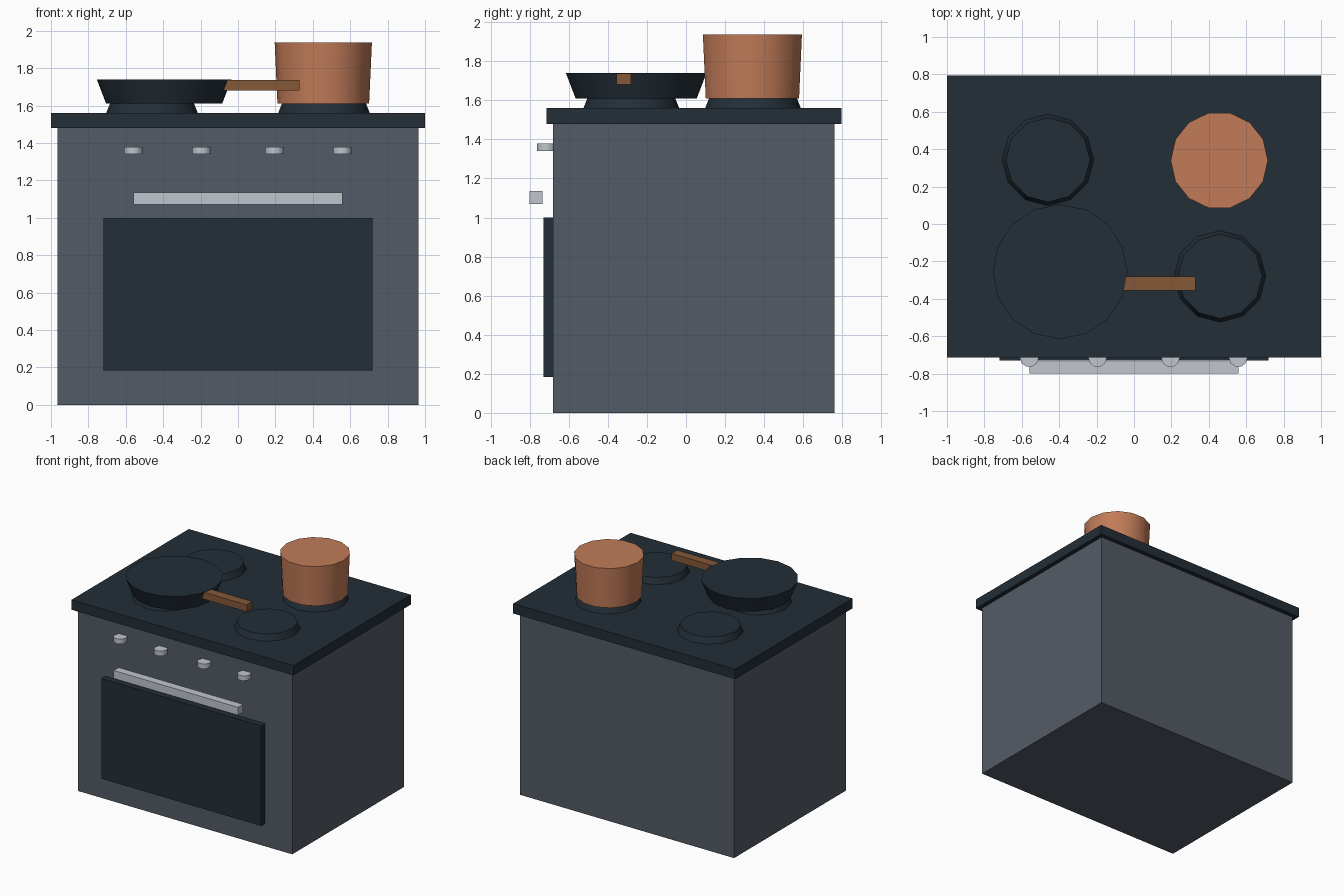
import bpy
import math

if "Cube" in bpy.data.objects:
    bpy.data.objects.remove(bpy.data.objects["Cube"], do_unlink=True)


def material(name, *srgb):
    """Flat material from 0-255 display values, stored as linear."""
    lin = [((c / 255 + 0.055) / 1.055) ** 2.4 for c in srgb] + [1]
    mat = bpy.data.materials.new(name)
    mat.use_nodes = True
    mat.diffuse_color = lin
    mat.node_tree.nodes["Principled BSDF"].inputs["Base Color"].default_value = lin
    return mat


grey = material("body grey", 84, 91, 102)
dark = material("dark slate", 35, 46, 55)
silver = material("silver", 192, 198, 206)
copper = material("copper", 193, 123, 88)
wood = material("wood brown", 133, 88, 55)


def finish(obj, name, mat):
    obj.name = obj.data.name = name
    obj.data.materials.append(mat)
    return obj


def box(name, mat, x, y, z):
    """Box spanning the given (min, max) ranges."""
    bpy.ops.mesh.primitive_cube_add(size=1)
    obj = bpy.context.object
    for v in obj.data.vertices:
        v.co = [(r[0] + r[1]) / 2 + c * (r[1] - r[0]) for r, c in zip((x, y, z), v.co)]
    return finish(obj, name, mat)


def drum(name, mat, sides, x, y, z, r_low, r_top, turn=0):
    """Upright tapered cylinder between the two heights in z."""
    bpy.ops.mesh.primitive_cone_add(
        vertices=sides, radius1=r_low, radius2=r_top, depth=z[1] - z[0],
        location=(x, y, (z[0] + z[1]) / 2), rotation=(0, 0, turn))
    bpy.ops.object.shade_smooth_by_angle(angle=math.radians(40))
    return finish(bpy.context.object, name, mat)


# Cabinet and worktop
box("oven_body", grey, (-0.965, 0.965), (-0.68, 0.76), (0, 1.48))
box("worktop", dark, (-1, 1), (-0.715, 0.795), (1.48, 1.56))

# Door panel and handle bar
box("door_window", dark, (-0.72, 0.72), (-0.73, -0.68), (0.185, 1.0))
box("door_handle", silver, (-0.56, 0.56), (-0.80, -0.735), (1.07, 1.135))

# Control knobs
for i, x in enumerate((-0.56, -0.195, 0.195, 0.557)):
    drum(f"knob_{i + 1}", silver, 10, x, -0.715, (1.34, 1.38), 0.05, 0.05, math.pi / 2)

# Burners
for side, x in (("right", -0.46), ("left", 0.46)):
    for row, y in (("front", -0.28), ("back", 0.343)):
        drum(f"burner_{row}_{side}", dark, 12, x, y, (1.56, 1.61), 0.245, 0.225)

# Frying pan with its handle
drum("frying_pan", dark, 16, -0.395, -0.255, (1.61, 1.74), 0.31, 0.36)
box("pan_handle", wood, (-0.12, 0.328), (-0.355, -0.282), (1.68, 1.737))

# Cooking pot
drum("cooking_pot", copper, 14, 0.456, 0.34, (1.61, 1.937), 0.245, 0.26, math.pi / 2)
